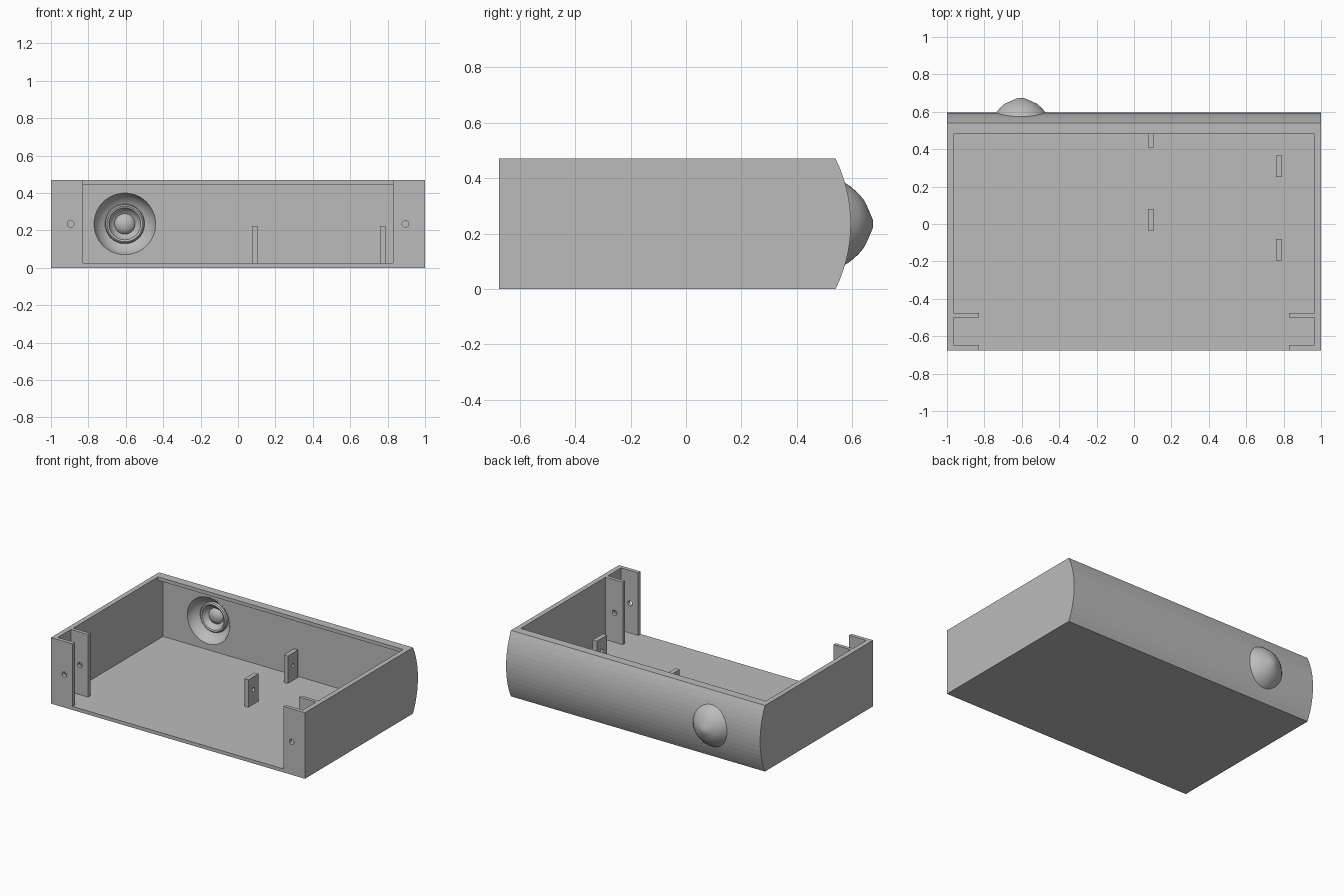
import bpy, bmesh, math
from mathutils import Matrix, Vector

cube = bpy.data.objects.get("Cube")
if cube:
    bpy.data.objects.remove(cube, do_unlink=True)

grey = bpy.data.materials.new("plain_grey")
grey.use_nodes = True
grey.diffuse_color = (0.5, 0.5, 0.5, 1)
grey.node_tree.nodes["Principled BSDF"].inputs["Base Color"].default_value = (0.5, 0.5, 0.5, 1)

HEIGHT, FRONT, BACK, FLOOR, WALL = 0.47, -0.675, 0.54, 0.025, 0.035
MID = HEIGHT / 2
EYE_X = -0.605


def finish(name, bm):
    bmesh.ops.recalc_face_normals(bm, faces=bm.faces)
    mesh = bpy.data.meshes.new(name)
    bm.to_mesh(mesh)
    bm.free()
    mesh.materials.append(grey)
    obj = bpy.data.objects.new(name, mesh)
    bpy.context.collection.objects.link(obj)
    return obj


def box(name, x0, x1, y0, y1, z0, z1):
    bm = bmesh.new()
    bmesh.ops.create_cube(bm, size=1)
    for v in bm.verts:
        v.co = Vector(((x0 + x1) / 2 + v.co.x * (x1 - x0),
                       (y0 + y1) / 2 + v.co.y * (y1 - y0),
                       (z0 + z1) / 2 + v.co.z * (z1 - z0)))
    return finish(name, bm)


def rod(name, centre, axis, radius, length):
    bm = bmesh.new()
    bmesh.ops.create_cone(bm, cap_ends=True, segments=20, radius1=radius,
                          radius2=radius, depth=length)
    turn = Matrix.Rotation(math.pi / 2, 4, "Y" if axis == "x" else "X")
    bm.transform(Matrix.Translation(centre) @ turn)
    return finish(name, bm)


def revolve(name, profile, steps=48):
    """Spin (radius, y) points about the eye axis."""
    bm = bmesh.new()
    verts = [bm.verts.new((EYE_X + r, y, MID)) for r, y in profile]
    edges = [bm.edges.new(pair) for pair in zip(verts, verts[1:])]
    bmesh.ops.spin(bm, geom=verts + edges, cent=(EYE_X, 0, MID), axis=(0, 1, 0),
                   angle=2 * math.pi, steps=steps)
    bmesh.ops.remove_doubles(bm, verts=bm.verts, dist=0.0005)
    return finish(name, bm)


def cut(obj, *cutters):
    bpy.context.view_layer.objects.active = obj
    for cutter in cutters:
        mod = obj.modifiers.new("cut", "BOOLEAN")
        mod.operation, mod.solver, mod.object = "DIFFERENCE", "EXACT", cutter
        bpy.ops.object.modifier_apply(modifier=mod.name)
        bpy.data.objects.remove(cutter, do_unlink=True)


# Tray: side profile with a bulging back, extruded across the width
bulge, segments = 0.055, 14
radius = (MID ** 2 + bulge ** 2) / (2 * bulge)
half = math.asin(MID / radius)
outline = [(FRONT, HEIGHT), (FRONT, 0)]
for i in range(segments + 1):
    a = -half + 2 * half * i / segments
    outline.append((BACK + bulge - radius + radius * math.cos(a), MID + radius * math.sin(a)))
bm = bmesh.new()
side = bm.faces.new([bm.verts.new((-1, y, z)) for y, z in outline])
grown = bmesh.ops.extrude_face_region(bm, geom=[side])
bmesh.ops.translate(bm, vec=(2, 0, 0),
                    verts=[g for g in grown["geom"] if isinstance(g, bmesh.types.BMVert)])
tray = finish("tray", bm)

# Hollow it out, leaving a lip along the back and a corner flange each side
inner = 1 - WALL
cut(tray,
    box("cavity", -inner, inner, -0.648, 0.535, FLOOR, 0.445),
    box("top_opening", -inner, inner, -0.648, 0.48, 0.3, 1),
    box("front_opening", -0.83, 0.83, -1, -0.6, FLOOR, 1),
    revolve("eye_pocket", [(0, 0.5), (0.167, 0.5), (0.167, 0.536), (0.153, 0.563),
                           (0.11, 0.61), (0, 0.635)]),
    *[rod("flange_hole", (s * 0.895, -0.66, MID), "y", 0.018, 0.1) for s in (-1, 1)])

# Inner flanges, making a slot behind each front corner
for s, word in ((1, "left"), (-1, "right")):
    x0, x1 = sorted((s * 0.83, s * 0.97))
    flange = box(word + "_inner_flange", x0, x1, -0.5, -0.475, FLOOR - 0.005, HEIGHT)
    cut(flange, rod("flange_hole", (s * 0.895, -0.49, MID), "y", 0.018, 0.1))

# Drilled support tabs standing on the floor
for i, (x, y) in enumerate([(0.09, 0.467), (0.09, 0.022), (0.775, 0.308), (0.775, -0.138)]):
    tab = box("support_tab_%d" % (i + 1), x - 0.016, x + 0.016, y - 0.057, y + 0.057,
              FLOOR - 0.005, 0.22)
    cut(tab, rod("tab_hole", (x, y, 0.13), "x", 0.014, 0.1))

# Domed eye: outer dome, then the rim and stepped hollow inside
eye = revolve("domed_eye", [
    (0, 0.675), (0.015, 0.674), (0.035, 0.666), (0.06, 0.655), (0.085, 0.643),
    (0.11, 0.622), (0.135, 0.594), (0.155, 0.563), (0.172, 0.53),
    (0.165, 0.53), (0.158, 0.55), (0.145, 0.572), (0.125, 0.592), (0.106, 0.602),
    (0.103, 0.585), (0.095, 0.578), (0.085, 0.582), (0.08, 0.592), (0.07, 0.607),
    (0.055, 0.617), (0.05, 0.608), (0.035, 0.598), (0.018, 0.592), (0, 0.59)])
bpy.ops.object.select_all(action="DESELECT")
eye.select_set(True)
bpy.context.view_layer.objects.active = eye
bpy.ops.object.shade_smooth_by_angle(angle=math.radians(35))
